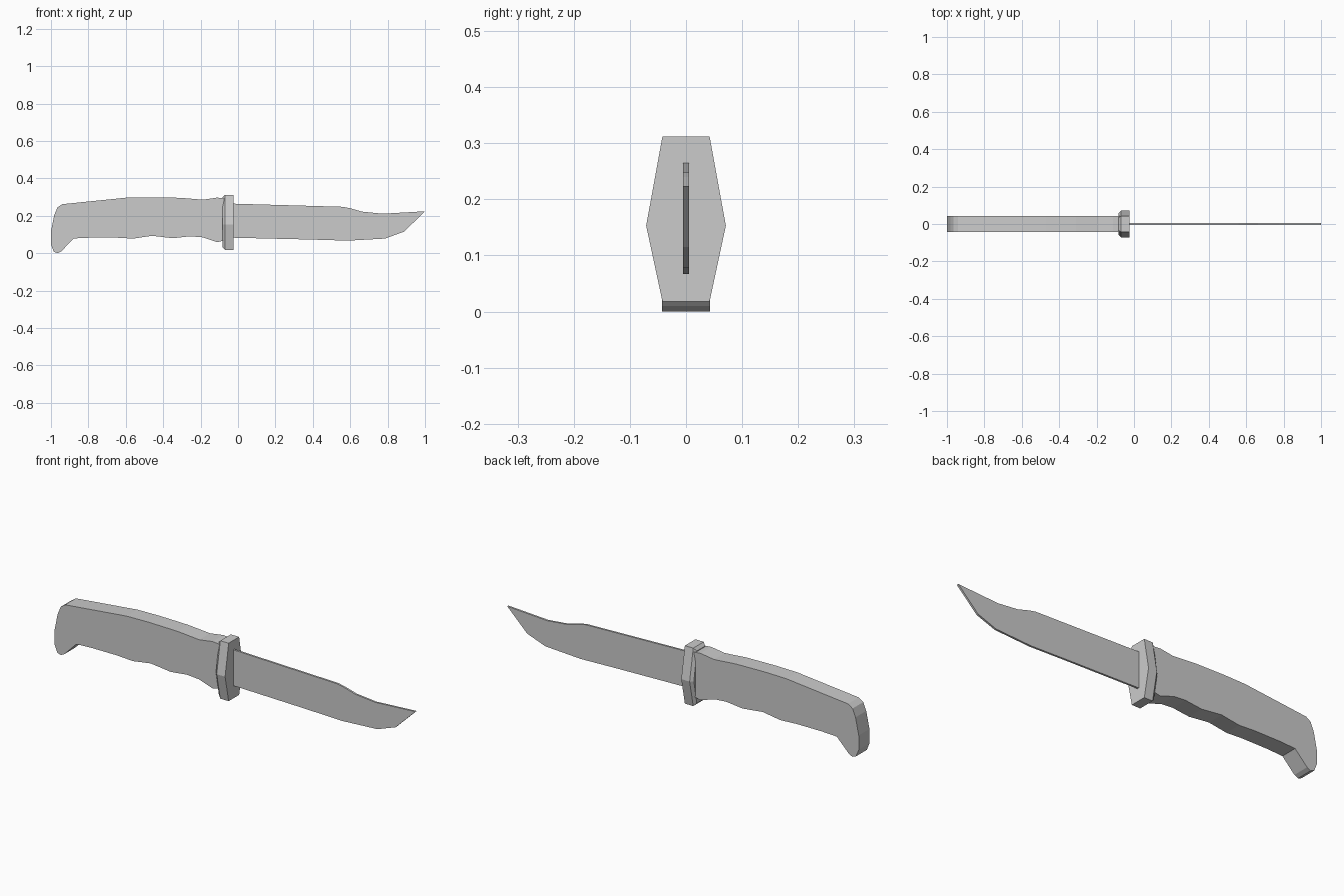
import bpy, bmesh
from mathutils import Vector

if "Cube" in bpy.data.objects:
    bpy.data.objects.remove(bpy.data.objects["Cube"])


def finish(name, bm):
    bmesh.ops.recalc_face_normals(bm, faces=bm.faces)
    mesh = bpy.data.meshes.new(name)
    bm.to_mesh(mesh)
    bm.free()
    obj = bpy.data.objects.new(name, mesh)
    bpy.context.collection.objects.link(obj)
    return obj


def slab(name, outline, half):
    """Extrude a side-view (x, z) outline through the thickness in y."""
    bm = bmesh.new()
    face = bm.faces.new([bm.verts.new((x, -half, z)) for x, z in outline])
    out = bmesh.ops.extrude_face_region(bm, geom=[face])
    moved = [v for v in out["geom"] if isinstance(v, bmesh.types.BMVert)]
    bmesh.ops.translate(bm, verts=moved, vec=Vector((0, 2 * half, 0)))
    return finish(name, bm)


# Handle: finger-grooved belly and hooked pommel
slab("handle", [
    (-0.07, 0.293), (-0.112, 0.297), (-0.187, 0.286), (-0.31, 0.296),
    (-0.47, 0.299), (-0.594, 0.297), (-0.94, 0.262), (-0.965, 0.245),
    (-0.982, 0.205), (-1.0, 0.118), (-1.0, 0.045), (-0.985, 0.008),
    (-0.965, 0.0), (-0.945, 0.01), (-0.877, 0.079), (-0.79, 0.083),
    (-0.65, 0.083), (-0.56, 0.078), (-0.46, 0.093), (-0.348, 0.080),
    (-0.257, 0.090), (-0.19, 0.085), (-0.112, 0.059), (-0.07, 0.068)], 0.043)

# Blade: clip point
slab("blade", [
    (-0.04, 0.265), (0.56, 0.248), (0.6, 0.24), (0.663, 0.222),
    (0.775, 0.211), (1.0, 0.224), (0.888, 0.115), (0.786, 0.078),
    (0.588, 0.067), (0.385, 0.073), (-0.04, 0.083)], 0.005)

# Guard: elongated hexagon with a chamfered back rim
bm = bmesh.new()
rings = []
for x, inset in ((-0.084, 0.014), (-0.07, 0.0), (-0.023, 0.0)):
    w, m, h = 0.042 - inset * 0.6, 0.071 - inset, 0.147 - inset
    rings.append([bm.verts.new((x, y, 0.165 + z)) for y, z in
                  ((-w, h), (w, h), (m, -0.012), (w, -h), (-w, -h), (-m, -0.012))])
for a, b in zip(rings, rings[1:]):
    for i in range(6):
        j = (i + 1) % 6
        bm.faces.new((a[i], a[j], b[j], b[i]))
bm.faces.new(rings[0])
bm.faces.new(rings[-1])
finish("guard", bm)
